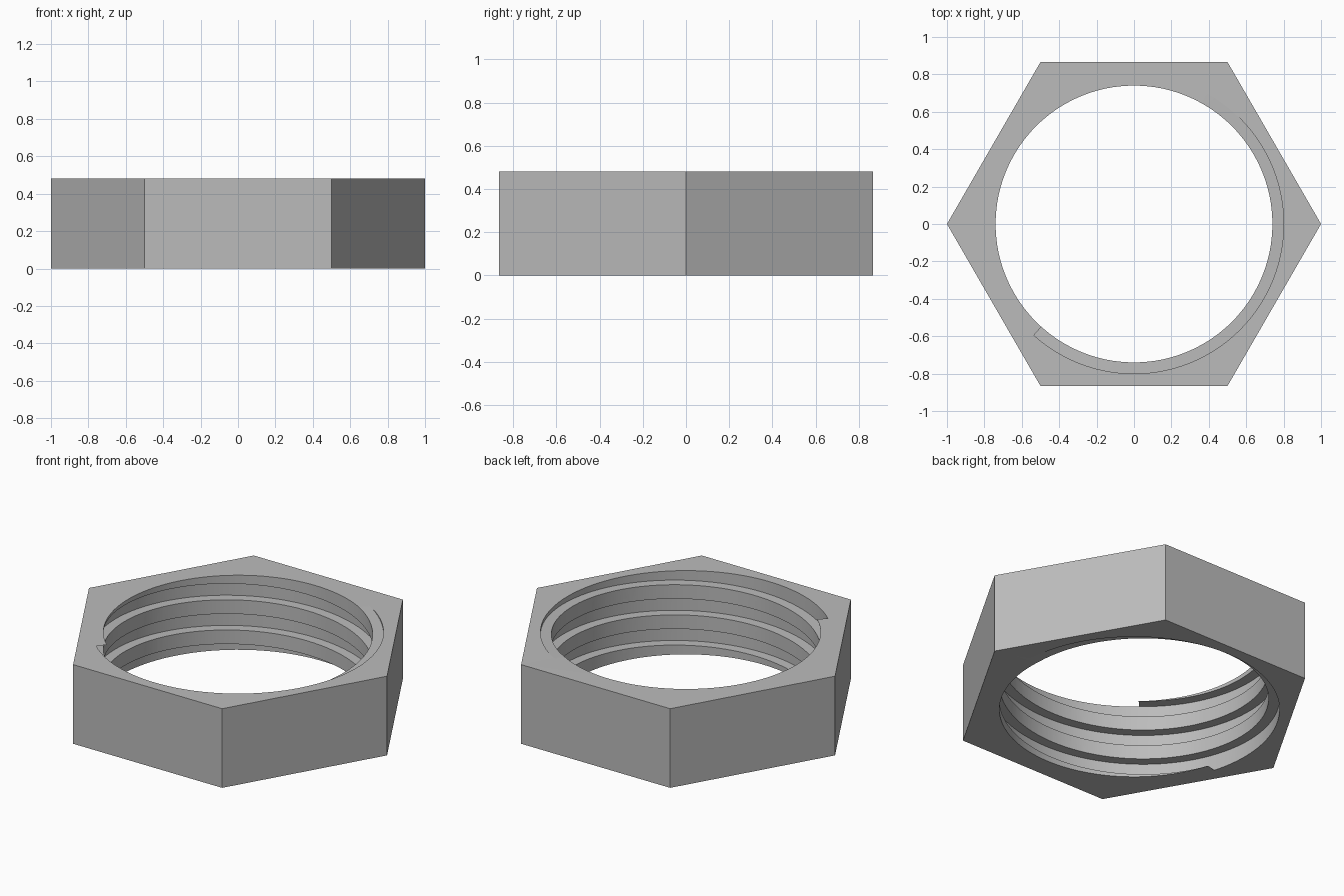
import bpy
import bmesh
from math import cos, sin, radians, pi

HEIGHT = 0.48        # nut thickness
BORE = 0.74          # thread crest radius
ROOT = 0.80          # thread groove radius
PITCH = 0.183        # rise per turn
GROOVE = 0.098       # groove height
SEGS = 120           # steps per turn
START = radians(-132)  # angle where the groove breaks through the top

cube = bpy.data.objects.get("Cube")
if cube:
    bpy.data.objects.remove(cube, do_unlink=True)

steel = bpy.data.materials.new("grey steel")
steel.use_nodes = True
GREY = (0.5, 0.5, 0.5, 1)
steel.diffuse_color = GREY
steel.node_tree.nodes["Principled BSDF"].inputs["Base Color"].default_value = GREY


def add_object(name, bm):
    bmesh.ops.recalc_face_normals(bm, faces=bm.faces)
    mesh = bpy.data.meshes.new(name)
    bm.to_mesh(mesh)
    bm.free()
    mesh.materials.append(steel)
    obj = bpy.data.objects.new(name, mesh)
    bpy.context.collection.objects.link(obj)
    return obj


def prism(name, sides, radius, z0, z1):
    bm = bmesh.new()
    ring = [bm.verts.new((radius * cos(2 * pi * i / sides),
                          radius * sin(2 * pi * i / sides), z0)) for i in range(sides)]
    base = bm.faces.new(ring)
    top = bmesh.ops.extrude_face_region(bm, geom=[base])
    verts = [v for v in top["geom"] if isinstance(v, bmesh.types.BMVert)]
    bmesh.ops.translate(bm, verts=verts, vec=(0, 0, z1 - z0))
    return add_object(name, bm)


def helix_cutter(name, first, last):
    # Square section swept along a right-handed helix
    bm = bmesh.new()
    rings = []
    for i in range(first, last + 1):
        turn = i / SEGS
        a = START + 2 * pi * turn
        top = HEIGHT + PITCH * turn
        section = [(BORE - 0.06, top - GROOVE), (ROOT, top - GROOVE),
                   (ROOT, top), (BORE - 0.06, top)]
        rings.append([bm.verts.new((r * cos(a), r * sin(a), z)) for r, z in section])
    for p, q in zip(rings, rings[1:]):
        for k in range(4):
            n = (k + 1) % 4
            bm.faces.new((p[k], p[n], q[n], q[k]))
    bm.faces.new(rings[0])
    bm.faces.new(rings[-1])
    bmesh.ops.triangulate(bm, faces=bm.faces)
    return add_object(name, bm)


def cut(target, cutter):
    cutter.hide_render = True
    mod = target.modifiers.new("cut", 'BOOLEAN')
    mod.operation = 'DIFFERENCE'
    mod.solver = 'EXACT'
    mod.object = cutter
    bpy.ops.object.modifier_apply(modifier=mod.name)
    bpy.data.objects.remove(cutter, do_unlink=True)


# Hexagonal body
nut = prism("hex_nut", 6, 1.0, 0, HEIGHT)
bpy.context.view_layer.objects.active = nut
nut.select_set(True)

# Round bore, then the thread groove running out through both faces
cut(nut, prism("bore_cutter", SEGS, BORE, -0.2, HEIGHT + 0.2))
cut(nut, helix_cutter("thread_cutter", -3 * SEGS, SEGS))

bpy.ops.object.shade_smooth_by_angle(angle=radians(30))
